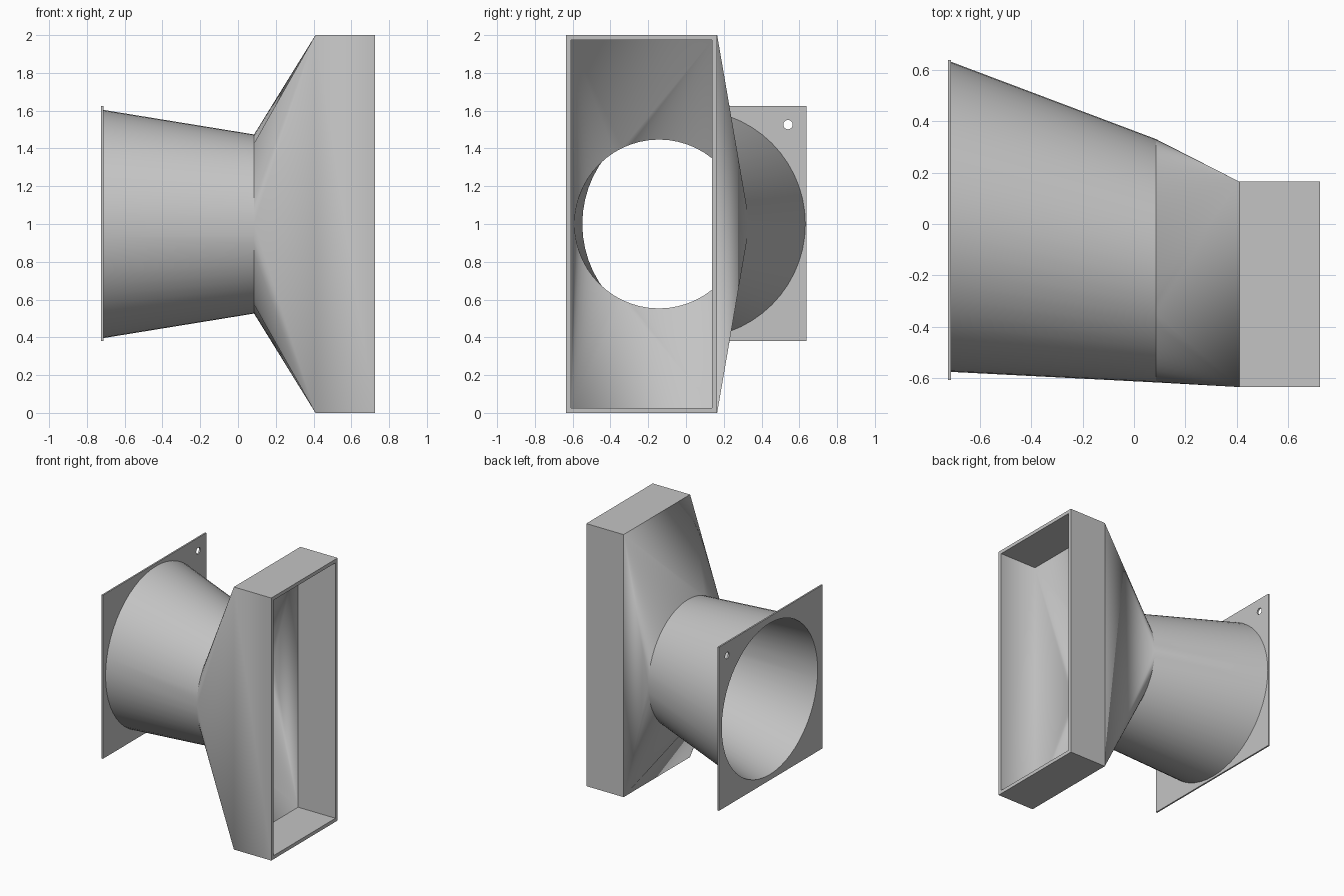
import bpy, bmesh, math
from mathutils import Vector

cube = bpy.data.objects.get("Cube")
if cube:
    bpy.data.objects.remove(cube, do_unlink=True)

SEG = 56                       # sides of the round duct
SPLITS = [0, 18, 28, 38, 56]   # arc ranges that fan out to each outlet corner
X_FLANGE, X_NECK, X_BOX, X_END = -0.713, 0.085, 0.41, 0.725

grey = bpy.data.materials.new("plain grey")
grey.use_nodes = True
colour = (0.55, 0.55, 0.55, 1)
grey.diffuse_color = colour
grey.node_tree.nodes["Principled BSDF"].inputs["Base Color"].default_value = colour


def make_object(name, bm):
    bmesh.ops.recalc_face_normals(bm, faces=bm.faces[:])
    mesh = bpy.data.meshes.new(name)
    bm.to_mesh(mesh)
    bm.free()
    mesh.materials.append(grey)
    obj = bpy.data.objects.new(name, mesh)
    bpy.context.collection.objects.link(obj)
    return obj


def circle(bm, x, cy, r):
    angles = [2 * math.pi * i / SEG for i in range(SEG)]
    return [bm.verts.new((x, cy + r * math.cos(a), 1 + r * math.sin(a))) for a in angles]


def rectangle(bm, x, inset):
    y0, y1, z0, z1 = -0.635 + inset, 0.165 - inset, inset, 2 - inset
    return [bm.verts.new((x, y, z)) for y, z in ((y1, z1), (y0, z1), (y0, z0), (y1, z0))]


def bridge(bm, a, b):
    n = len(a)
    for i in range(n):
        j = (i + 1) % n
        bm.faces.new((a[i], a[j], b[j], b[i]))


def round_to_square(bm, ring, corners):
    for k, corner in enumerate(corners):
        for i in range(SPLITS[k], SPLITS[k + 1]):
            bm.faces.new((ring[i], ring[(i + 1) % SEG], corner))
        bm.faces.new((ring[SPLITS[k]], corner, corners[k - 1]))


def duct_skin(bm, wall):
    """Tapered round duct, transition and rectangular outlet for one skin."""
    start = circle(bm, X_FLANGE, 0.028, 0.604 - wall)
    neck = circle(bm, X_NECK, -0.143, 0.474 - wall)
    box = rectangle(bm, X_BOX, wall)
    end = rectangle(bm, X_END, wall)
    bridge(bm, start, neck)
    round_to_square(bm, neck, box)
    bridge(bm, box, end)
    return start, end


# Hollow duct body: outer and inner skins joined at both rims
bm = bmesh.new()
outer_start, outer_end = duct_skin(bm, 0)
inner_start, inner_end = duct_skin(bm, 0.027)
bridge(bm, outer_start, inner_start)
bridge(bm, outer_end, inner_end)
duct = make_object("duct_body", bm)

# Square mounting flange
bm = bmesh.new()
bmesh.ops.create_cube(bm, size=1)
for v in bm.verts:
    v.co = Vector((-0.719 + v.co.x * 0.012, 0.015 + v.co.y * 1.246, 1.003 + v.co.z * 1.246))
flange = make_object("mounting_flange", bm)


# Duct opening and four screw holes
def cut_hole(name, y, z, r, sides):
    bm = bmesh.new()
    bmesh.ops.create_cone(bm, cap_ends=True, segments=sides, radius1=r, radius2=r, depth=0.2)
    for v in bm.verts:
        v.co = Vector((-0.719 + v.co.z, y + v.co.x, z + v.co.y))
    cutter = make_object(name, bm)
    cutter.hide_render = True
    cutter.hide_set(True)
    mod = flange.modifiers.new(name, 'BOOLEAN')
    mod.operation = 'DIFFERENCE'
    mod.solver = 'EXACT'
    mod.object = cutter
    return cutter


cutters = [cut_hole("opening_cutter", 0.028, 1, 0.577, SEG)]
for sy in (-1, 1):
    for sz in (-1, 1):
        cutters.append(cut_hole("screw_hole_cutter", 0.015 + sy * 0.525, 1.003 + sz * 0.523, 0.025, 20))

# Bake the holes and remove the helpers
bpy.context.view_layer.update()
evaluated = flange.evaluated_get(bpy.context.evaluated_depsgraph_get())
baked = bpy.data.meshes.new_from_object(evaluated)
flange.modifiers.clear()
flange.data = baked
for cutter in cutters:
    bpy.data.objects.remove(cutter, do_unlink=True)

# Smooth round surfaces, keep creases
for obj in bpy.context.selected_objects:
    obj.select_set(False)
for obj in (duct, flange):
    obj.select_set(True)
bpy.context.view_layer.objects.active = duct
bpy.ops.object.shade_smooth_by_angle(angle=math.radians(20))
